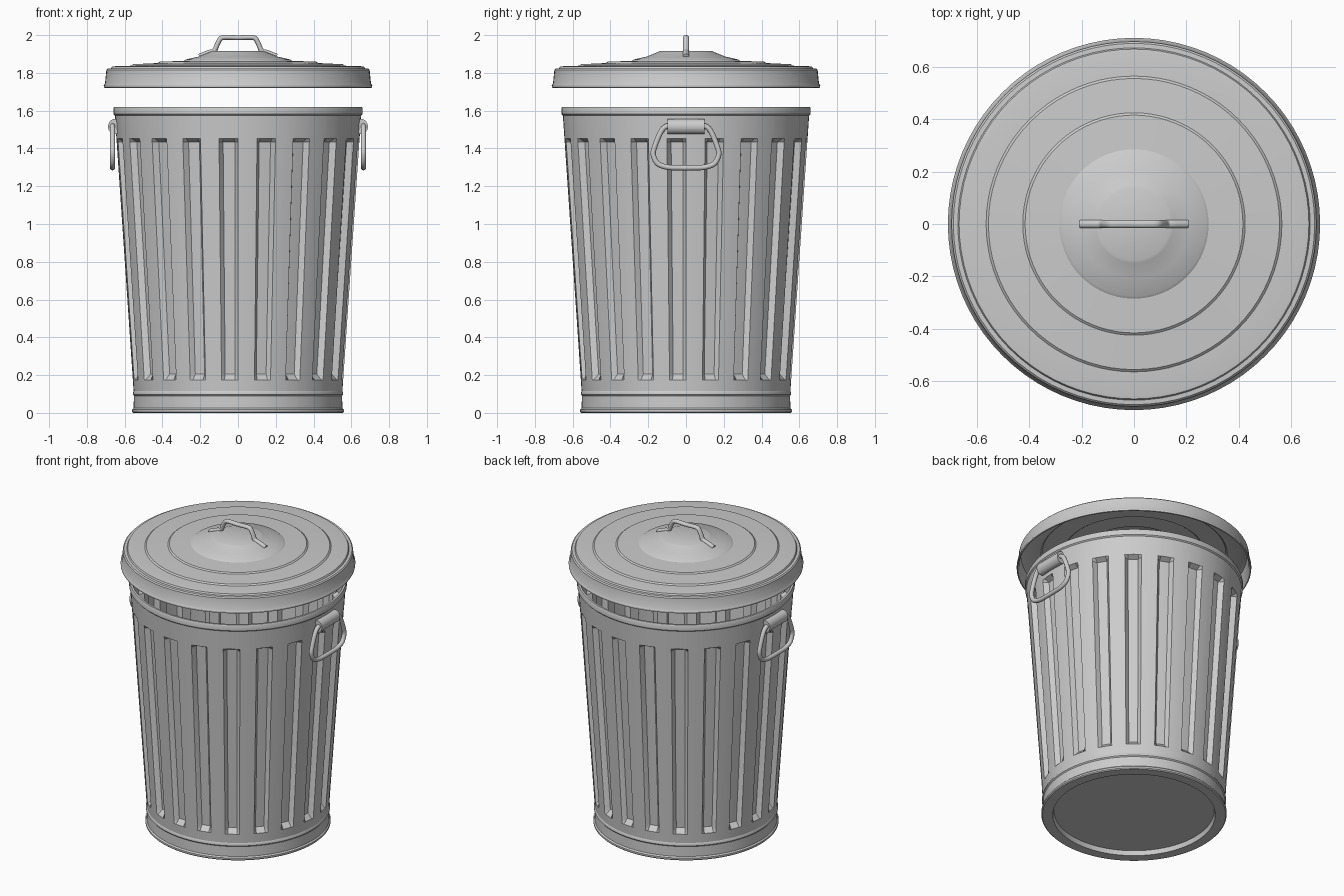
import bpy, bmesh
from math import radians, cos, sin, pi
from mathutils import Vector

if "Cube" in bpy.data.objects:
    bpy.data.objects.remove(bpy.data.objects["Cube"])


def finish(name, bm, angle=30):
    bmesh.ops.remove_doubles(bm, verts=bm.verts, dist=1e-5)
    bmesh.ops.recalc_face_normals(bm, faces=bm.faces)
    mesh = bpy.data.meshes.new(name)
    bm.to_mesh(mesh)
    bm.free()
    ob = bpy.data.objects.new(name, mesh)
    bpy.context.collection.objects.link(ob)
    bpy.ops.object.select_all(action='DESELECT')
    ob.select_set(True)
    bpy.context.view_layer.objects.active = ob
    bpy.ops.object.shade_smooth_by_angle(angle=radians(angle))
    return ob


def lathe(name, profile, columns):
    """Revolve (radius, z, groove depth) points; columns are (degrees, groove mask)."""
    bm = bmesh.new()
    grid = []
    for a, m in columns:
        c, s = cos(radians(a)), sin(radians(a))
        grid.append([bm.verts.new(((r - d * m) * c, (r - d * m) * s, z)) for r, z, d in profile])
    for i in range(len(grid)):
        p, q = grid[i - 1], grid[i]
        for j in range(len(profile) - 1):
            bm.faces.new((p[j], q[j], q[j + 1], p[j + 1]))
    return finish(name, bm)


def sweep(name, path, side, ra, rb, closed=False, sides=12):
    """Sweep an ellipse along a planar path; side is the plane's normal."""
    bm = bmesh.new()
    side = Vector(side)
    pts = [Vector(p) for p in path]
    n = len(pts)
    rings = []
    for i, p in enumerate(pts):
        a = pts[i - 1] if closed or i else p
        b = pts[(i + 1) % n] if closed or i < n - 1 else p
        up = side.cross((b - a).normalized())
        rings.append([bm.verts.new(p + side * ra * cos(2 * pi * k / sides) + up * rb * sin(2 * pi * k / sides))
                      for k in range(sides)])
    for i in range(n if closed else n - 1):
        p, q = rings[i], rings[(i + 1) % n]
        for k in range(sides):
            l = (k + 1) % sides
            bm.faces.new((p[k], p[l], q[l], q[k]))
    if not closed:
        bm.faces.new(rings[0])
        bm.faces.new(rings[-1])
    return finish(name, bm, 50)


def smooth_path(pts, closed=False, steps=5):
    """Catmull-Rom through the points."""
    pts = [Vector(p) for p in pts]
    n = len(pts)
    get = (lambda i: pts[i % n]) if closed else (lambda i: pts[max(0, min(n - 1, i))])
    out = []
    for i in range(n if closed else n - 1):
        a, b, c, d = (get(i + k) for k in (-1, 0, 1, 2))
        for s in range(steps):
            t = s / steps
            out.append(0.5 * (2 * b + (c - a) * t + (2 * a - 5 * b + 4 * c - d) * t * t
                              + (3 * b - a - 3 * c + d) * t ** 3))
    return out if closed else out + [pts[-1]]


# Fluted body: 20 pressed grooves around a tapered thin wall
def wall(z):
    return 0.553 + (z - 0.12) * 0.068


D, T = 0.032, 0.012
groove = [(0.175, 0), (0.205, D), (1.435, D), (1.452, 0)]
outer = [(wall(z), z, d) for z, d in groove]
inner = [(wall(z) - T, z, d) for z, d in reversed(groove)]
body_profile = (
    [(0, 0.03, 0), (0.485, 0.03, 0), (0.492, 0, 0), (0.555, 0, 0), (0.561, 0.006, 0), (0.561, 0.017, 0),
     (0.553, 0.025, 0), (0.551, 0.09, 0), (0.557, 0.097, 0), (0.557, 0.107, 0), (wall(0.115), 0.115, 0)]
    + outer
    + [(wall(1.575), 1.575, 0), (0.659, 1.582, 0), (0.66, 1.612, 0), (0.656, 1.62, 0),
       (0.643, 1.62, 0), (0.638, 1.612, 0)]
    + inner + [(wall(0.06) - T, 0.045, 0), (0, 0.045, 0)])
cell = [(-9, 0), (-7.4, 1), (-4.5, 1), (-1.6, 1), (0, 0), (3, 0), (6, 0)]
lathe("can_body", body_profile, [(18 * k + a, m) for k in range(20) for a, m in cell])

# Lid: stepped thin dome with a turned-down skirt
lid_top = [(0.703, 1.72), (0.71, 1.722), (0.711, 1.732), (0.704, 1.745), (0.697, 1.815), (0.69, 1.822),
           (0.673, 1.823), (0.668, 1.833), (0.655, 1.835), (0.565, 1.838), (0.556, 1.846), (0.425, 1.852),
           (0.416, 1.859), (0.285, 1.864), (0.275, 1.871), (0.21, 1.886), (0.15, 1.91), (0.138, 1.915), (0, 1.915)]
lid_under = [(0, 1.903), (0.145, 1.9), (0.21, 1.874), (0.275, 1.859), (0.285, 1.852), (0.416, 1.847),
             (0.425, 1.84), (0.556, 1.834), (0.565, 1.826), (0.66, 1.822), (0.684, 1.812), (0.694, 1.74),
             (0.703, 1.72)]
lathe("lid", [(r, z, 0) for r, z in lid_top + lid_under], [(4.5 * k, 0) for k in range(80)])

# Lid grip: bent strap whose feet lie on the slope of the lid
half = [(0.205, 1.888), (0.155, 1.908), (0.125, 1.918), (0.108, 1.955), (0.09, 1.983), (0.06, 1.988)]
grip = [(-x, 0, z) for x, z in half] + [(0, 0, 1.986)] + [(x, 0, z) for x, z in reversed(half)]
sweep("lid_grip", smooth_path(grip), (0, 1, 0), 0.016, 0.013)

# Side handles: a rolled bracket holding a hanging ring
ring_half = [(0.06, 1.517), (0.108, 1.515), (0.137, 1.48), (0.167, 1.405), (0.173, 1.365), (0.15, 1.32),
             (0.1, 1.301), (0.04, 1.298)]
for sx, tag in ((1, "right"), (-1, "left")):
    x = 0.664 * sx
    loop = [(x, y, z) for y, z in ring_half] + [(x, -y, z) for y, z in reversed(ring_half)]
    sweep("handle_ring_" + tag, smooth_path(loop, True), (1, 0, 0), 0.014, 0.014, True)
    bx = 0.652 * sx
    sweep("handle_bracket_" + tag, [(bx, -0.097, 1.516), (bx, 0.097, 1.516)], (1, 0, 0), 0.036, 0.04, sides=24)
